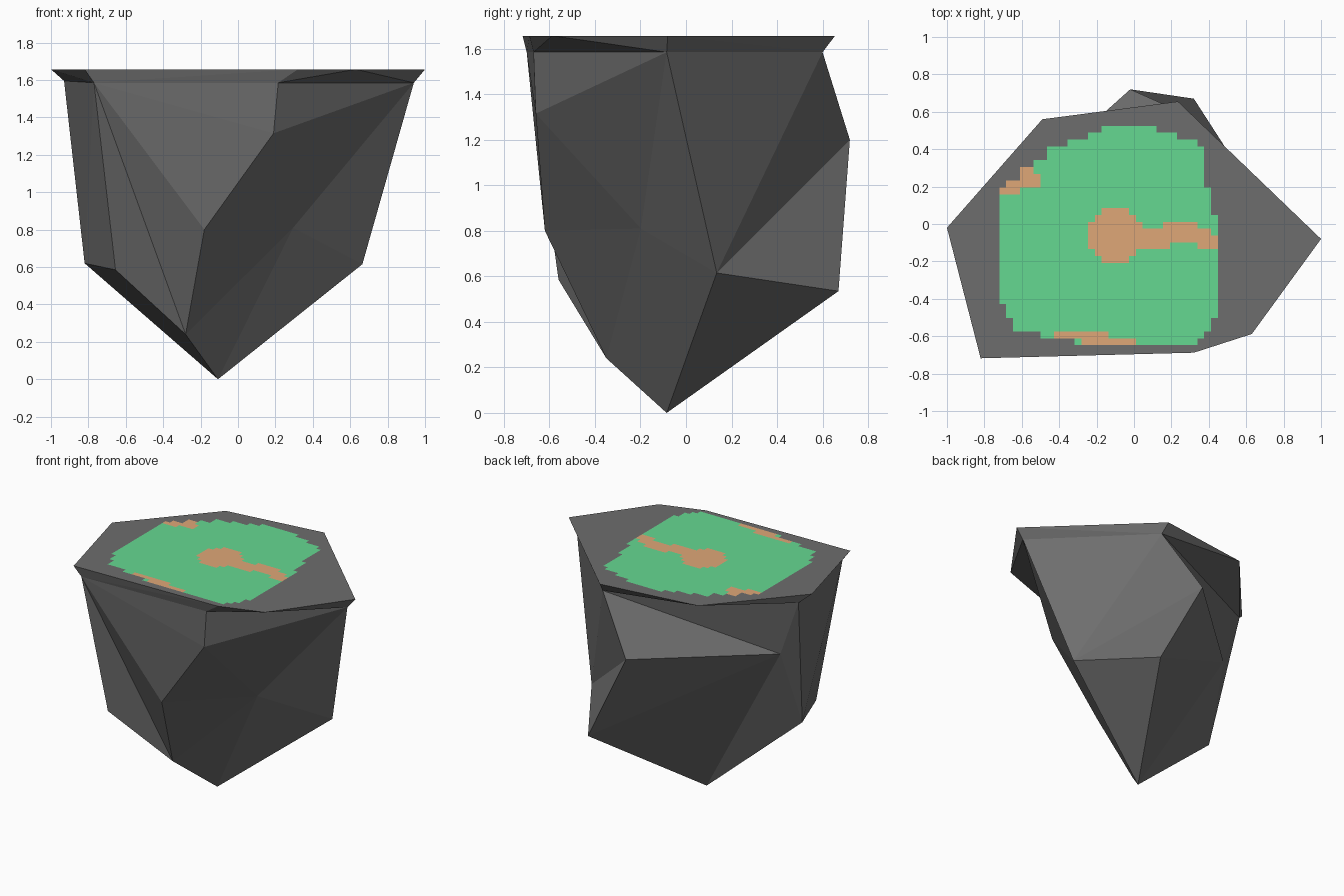
import bpy, bmesh

if "Cube" in bpy.data.objects:
    bpy.data.objects.remove(bpy.data.objects["Cube"])

TOP, RING = 1.657, 1.585


def material(name, rgb):
    m = bpy.data.materials.new(name)
    m.diffuse_color = (*rgb, 1)
    m.use_nodes = True
    m.node_tree.nodes["Principled BSDF"].inputs["Base Color"].default_value = m.diffuse_color
    return m


rock = material("dark_rock", (0.155, 0.155, 0.155))
grass = material("grass_green", (0.13, 0.69, 0.285))
dirt = material("dirt_tan", (0.74, 0.39, 0.185))


def finish(bm, name, mats):
    me = bpy.data.meshes.new(name)
    bm.to_mesh(me)
    bm.free()
    for m in mats:
        me.materials.append(m)
    ob = bpy.data.objects.new(name, me)
    bpy.context.collection.objects.link(ob)
    return ob


# Rock body: one letter per corner, from the tip up to the ring under the rim
corners = {
    "O": (-.107, -.085, 0), "G": (-.28, -.35, .24), "F": (-.655, -.56, .585),
    "Q": (-.82, -.165, .62), "A": (-.18, -.62, .80), "M": (.19, -.66, 1.315),
    "E": (.295, -.198, .81), "B": (.665, .135, .615), "N": (.32, .67, .535),
    "S": (-.02, .72, 1.20), "P": (-.785, .036, 1.185),
    "I": (-.93, .035, 1.595), "L": (-.77, -.70, RING), "D": (.215, -.67, RING),
    "C": (.94, -.085, RING), "K": (.25, .60, RING),
}
facets = ("OQFG QIL QLF FLG LAG LMA LDM "      # left and front
          "DMC MEC MAE AGE GOE OBE BCE "       # front right
          "OBN BSN CKB BKS "                   # right
          "ONP NSP OPQ PIQ KPS KIP").split()   # back

bm = bmesh.new()
v = {k: bm.verts.new(c) for k, c in corners.items()}
for f in facets:
    bm.faces.new([v[k] for k in f])
bm.faces.new([v[k] for k in "ILDCK"])  # closing cap, for consistent normals
bmesh.ops.recalc_face_normals(bm, faces=bm.faces)
bm.normal_update()
bmesh.ops.delete(bm, geom=[f for f in bm.faces if f.normal.z > .95], context="FACES_ONLY")
finish(bm, "rock_body", [rock])

# Flared rim with the flat top
outline = [(-1, -.02), (-.82, -.718), (.32, -.688), (.63, -.588),
           (1, -.08), (.235, .655), (-.49, .56)]
bm = bmesh.new()
for x, y in outline:
    bm.verts.new((x, y, TOP))
for k in "ILDCK":
    bm.verts.new(corners[k])
bmesh.ops.convex_hull(bm, input=bm.verts)
bmesh.ops.recalc_face_normals(bm, faces=bm.faces)
bm.normal_update()
bmesh.ops.delete(bm, geom=[f for f in bm.faces if f.normal.z < -.98], context="FACES_ONLY")
finish(bm, "rock_rim", [rock])

# Blocky painted ground on a 32 x 32 grid: (first row, left, right) per run of rows
N, X0, Y0, CX, CY = 32, -.72, .525, 1.168 / 32, 1.173 / 32
runs = [(0, 15, 23), (1, 13, 26), (2, 10, 29), (3, 7, 30), (5, 5, 30), (6, 3, 30),
        (8, 1, 30), (9, 0, 31), (13, 0, 32), (26, 1, 32), (28, 2, 31),
        (30, 6, 30), (31, 11, 29)]
# dirt patches: (row, end row, left, right)
patches = [(6, 7, 3, 5), (7, 8, 3, 6), (8, 9, 1, 6), (9, 10, 0, 3),
           (30, 31, 8, 16), (31, 32, 12, 20),
           (15, 18, 19, 25), (14, 17, 24, 29), (15, 17, 28, 31), (16, 18, 29, 32)]


def is_dirt(r, c):
    disc = (c + .5 - 17) ** 2 + (r + .5 - 16) ** 2 < 17.5
    return disc or any(a <= r < b and l <= c < d for a, b, l, d in patches)


bm = bmesh.new()
for r in range(N):
    _, left, right = [run for run in runs if run[0] <= r][-1]
    for c in range(left, right):
        x, y = X0 + c * CX, Y0 - r * CY
        f = bm.faces.new([bm.verts.new((px, py, TOP + .003)) for px, py in
                          ((x, y - CY), (x + CX, y - CY), (x + CX, y), (x, y))])
        f.material_index = int(is_dirt(r, c))
bmesh.ops.remove_doubles(bm, verts=bm.verts, dist=.001)
finish(bm, "ground_patch", [grass, dirt])
